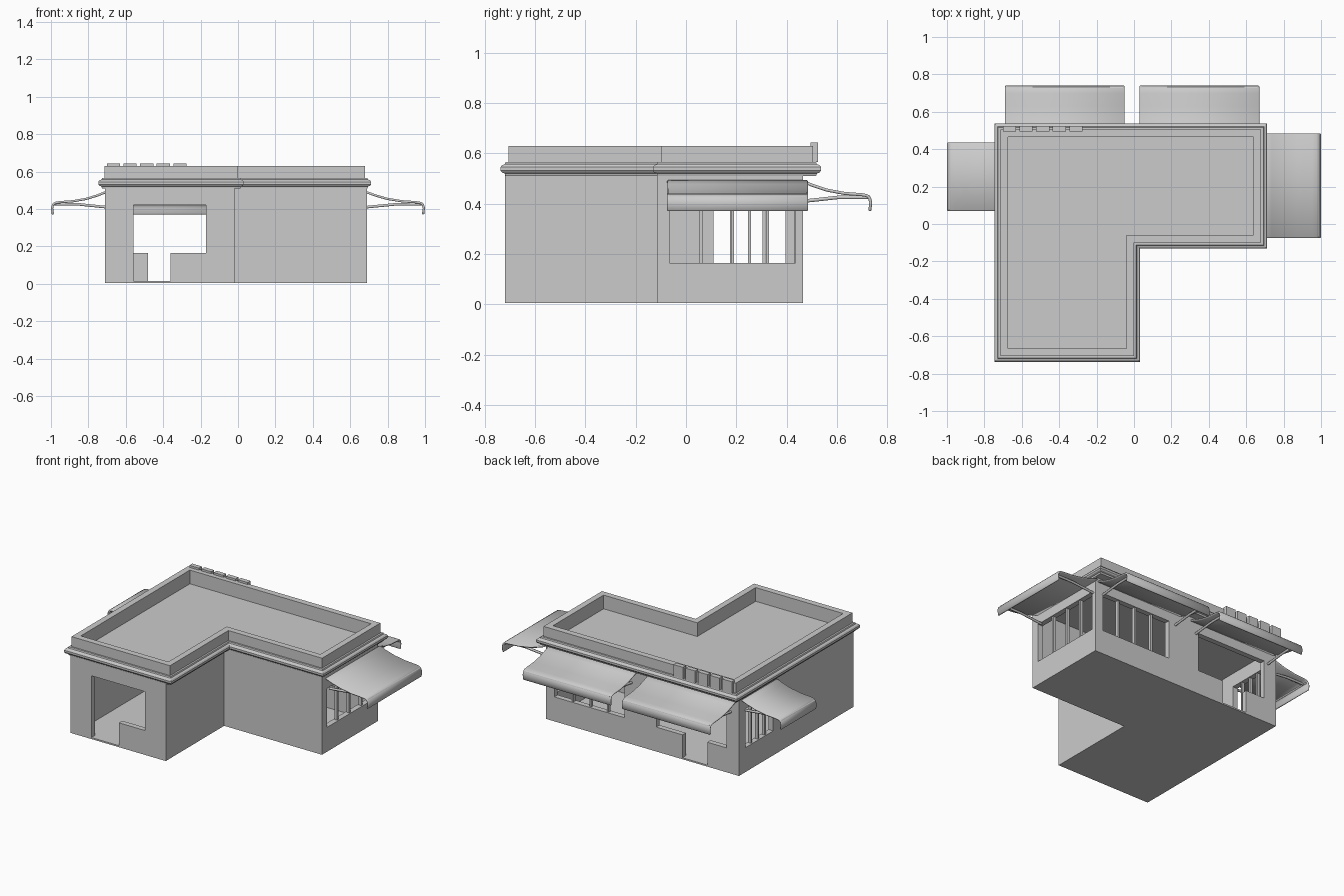
import bpy, bmesh
from mathutils import Vector, Matrix

cube = bpy.data.objects.get("Cube")
if cube:
    bpy.data.objects.remove(cube)

grey = bpy.data.materials.new("plain grey")
grey.use_nodes = True
grey.diffuse_color = (0.6, 0.6, 0.6, 1)
grey.node_tree.nodes["Principled BSDF"].inputs["Base Color"].default_value = (0.6, 0.6, 0.6, 1)


def finish(name, bm, closed=True):
    if closed:
        bmesh.ops.recalc_face_normals(bm, faces=bm.faces)
    mesh = bpy.data.meshes.new(name)
    bm.to_mesh(mesh)
    bm.free()
    mesh.materials.append(grey)
    obj = bpy.data.objects.new(name, mesh)
    bpy.context.collection.objects.link(obj)
    return obj


def box(name, lo, hi):
    lo, hi = Vector(lo), Vector(hi)
    bm = bmesh.new()
    place = Matrix.Translation((lo + hi) / 2) @ Matrix.Diagonal((*(hi - lo), 1))
    bmesh.ops.create_cube(bm, size=1, matrix=place)
    return finish(name, bm)


def loft_plan(name, plan, profile):
    """Solid with an L-shaped plan; profile lists (outward offset, height)."""
    x0, x1, y0, y1, nx, ny = plan
    bm = bmesh.new()
    loops = []
    for d, z in profile:
        pts = [(x0 - d, y0 - d), (nx + d, y0 - d), (nx + d, ny - d),
               (x1 + d, ny - d), (x1 + d, y1 + d), (x0 - d, y1 + d)]
        loops.append([bm.verts.new((x, y, z)) for x, y in pts])
    for a, b in zip(loops, loops[1:]):
        for i in range(6):
            j = (i + 1) % 6
            bm.faces.new((a[i], a[j], b[j], b[i]))
    bm.faces.new(loops[0])
    bm.faces.new(loops[-1])
    return finish(name, bm)


def carve(target, cutter):
    mod = target.modifiers.new("cut", "BOOLEAN")
    mod.operation, mod.object, mod.solver = "DIFFERENCE", cutter, "EXACT"
    bpy.context.view_layer.objects.active = target
    bpy.ops.object.modifier_apply(modifier=mod.name)
    bpy.data.objects.remove(cutter)


# Hollow walls with a floor
SILL, HEAD, THICK = 0.165, 0.42, 0.035
L, R, F, B = -0.71, 0.69, -0.72, 0.465
plan = (L, R, F, B, -0.02, -0.115)
walls = loft_plan("walls", plan, [(0, 0.005), (0, 0.515)])
carve(walls, loft_plan("room_cutter", plan, [(-THICK, 0.015), (-THICK, 0.6)]))

# Openings: (low corner, high corner) in plan, bottom height
openings = [
    ((-0.56, F - 0.05), (-0.17, F + 0.05), SILL),
    ((-0.56, F - 0.05), (-0.36, F + 0.05), 0.015),
    ((-0.62, B - 0.05), (-0.11, B + 0.05), SILL),
    ((-0.48, B - 0.05), (-0.30, B + 0.05), 0.015),
    ((0.12, B - 0.05), (0.63, B + 0.05), SILL),
    ((R - 0.05, -0.065), (R + 0.05, 0.435), SILL),
    ((L - 0.05, 0.11), (L + 0.05, 0.395), SILL),
]
for lo, hi, bottom in openings:
    carve(walls, box("opening_cutter", (*lo, bottom), (*hi, HEAD)))

# Window bars, evenly spaced
W = 0.006
for i in range(1, 4):
    y = -0.065 + 0.125 * i
    box(f"left_window_bar_{i}", (R - 0.028, y - W, SILL), (R - 0.008, y + W, HEAD))
    y = 0.11 + 0.071 * i
    box(f"right_window_bar_{i}", (L + 0.008, y - W, SILL), (L + 0.028, y + W, HEAD))
    x = 0.12 + 0.1275 * i
    box(f"back_window_bar_{i}", (x - W, B - 0.028, SILL), (x + W, B - 0.008, HEAD))

# Roof: underside, rounded cornice, parapet and sunken deck
loft_plan("roof", (-0.715, 0.68, -0.705, 0.505, 0.0, -0.10),
          [(0.012, 0.51), (0.015, 0.52), (0.026, 0.524), (0.032, 0.532), (0.032, 0.545),
           (0.026, 0.553), (0.015, 0.557), (0.012, 0.565), (0, 0.565), (0, 0.63),
           (-0.04, 0.63), (-0.04, 0.54)])

# Row of small blocks along the back parapet
for i in range(5):
    x = -0.70 + 0.0885 * i
    box(f"parapet_block_{i + 1}", (x, 0.495, 0.565), (x + 0.07, 0.525, 0.643))


# Awnings: curved canopy with rounded drop edge, on arms
CANOPY = [(0, 0.495), (0.15, 0.478), (0.35, 0.460), (0.6, 0.447), (0.85, 0.442),
          (0.94, 0.437), (0.98, 0.425), (1, 0.405), (0.985, 0.37)]


def awning(name, wall, out, span, reach):
    """wall: coordinate of the wall plane; out: outward direction."""
    out = Vector(out)
    along = Vector((abs(out.y), abs(out.x), 0))

    def spot(u, v, z):
        return out * (abs(wall) + u) + along * v + Vector((0, 0, z))

    bm = bmesh.new()
    rows = [[bm.verts.new(spot(u * reach, v, z)) for v in span] for u, z in CANOPY]
    for a, b in zip(rows, rows[1:]):
        bm.faces.new((a[0], a[1], b[1], b[0]))
    bmesh.ops.recalc_face_normals(bm, faces=bm.faces)
    if bm.faces[0].normal.z < 0:
        bmesh.ops.reverse_faces(bm, faces=bm.faces)
    canopy = finish(name + "_canopy", bm, closed=False)
    solid = canopy.modifiers.new("thickness", "SOLIDIFY")
    solid.thickness, solid.offset = 0.012, -1
    for poly in canopy.data.polygons:
        poly.use_smooth = True
    canopy.modifiers.new("soft_edges", "BEVEL").width = 0.004

    # Arms under both ends, and a front rail
    paths = [(spot(0, v, 0.41), spot(reach * 0.5, v, 0.425), spot(reach * 0.95, v, 0.425))
             for v in (span[0] + 0.04, span[1] - 0.04)]
    paths.append((spot(reach * 0.95, span[0] + 0.01, 0.425),
                  spot(reach * 0.95, span[1] - 0.01, 0.425)))
    curve = bpy.data.curves.new(name + "_arms", "CURVE")
    curve.dimensions = "3D"
    curve.bevel_depth, curve.bevel_resolution, curve.use_fill_caps = 0.008, 1, True
    curve.materials.append(grey)
    for path in paths:
        spline = curve.splines.new("POLY")
        spline.points.add(len(path) - 1)
        for point, co in zip(spline.points, path):
            point.co = (*co, 1)
    arms = bpy.data.objects.new(name + "_arms", curve)
    bpy.context.collection.objects.link(arms)


awning("right_awning", L, (-1, 0, 0), (0.07, 0.435), 0.29)
awning("left_awning", R, (1, 0, 0), (-0.075, 0.485), 0.31)
awning("back_awning_right", B, (0, 1, 0), (-0.69, -0.05), 0.275)
awning("back_awning_left", B, (0, 1, 0), (0.03, 0.67), 0.275)
